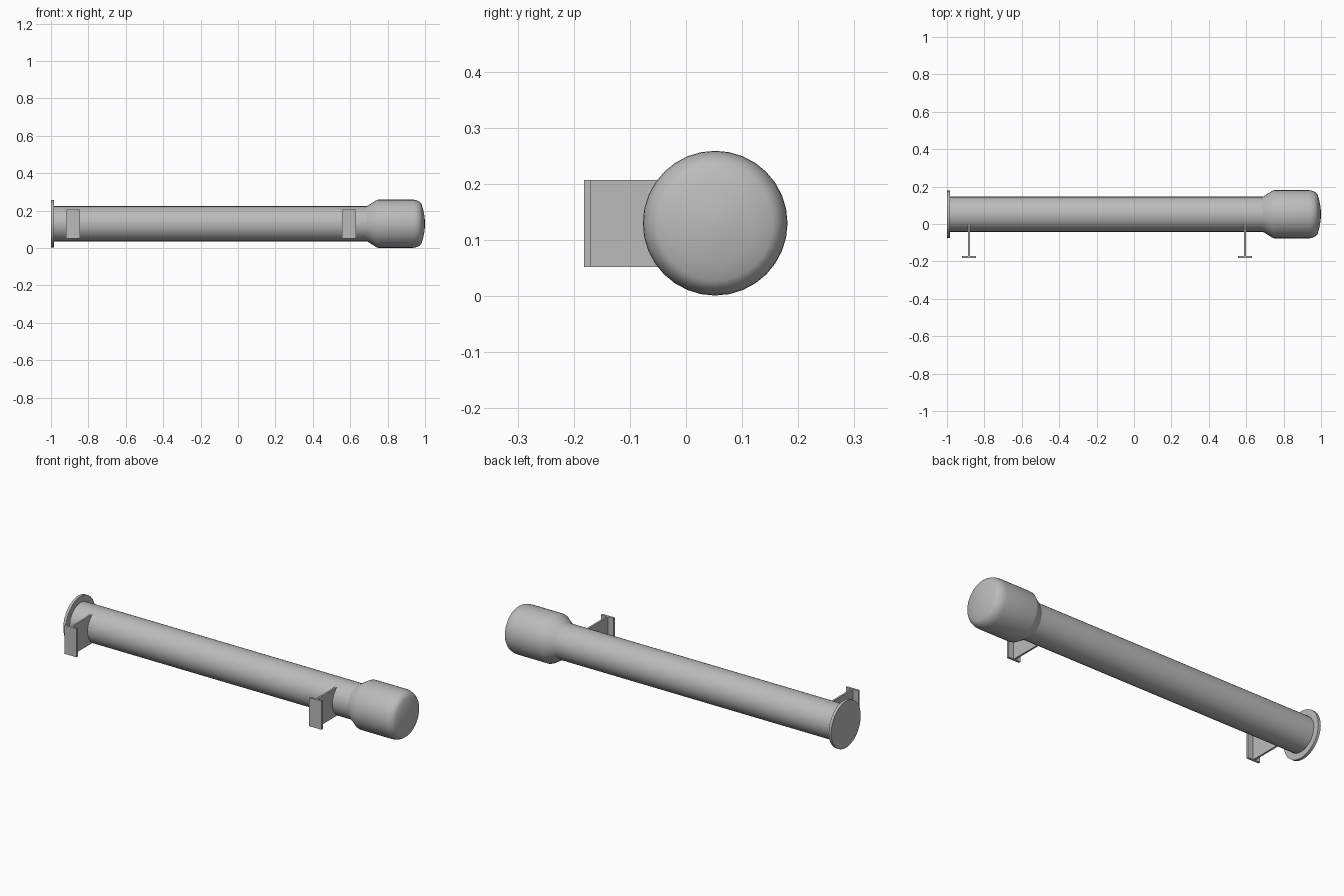
import bpy
import bmesh
from math import radians, pi, sin, cos
from mathutils import Matrix

cube = bpy.data.objects.get("Cube")
if cube:
    bpy.data.objects.remove(cube, do_unlink=True)

AXIS_Y, AXIS_Z = 0.052, 0.13
PIPE_R, CAP_R = 0.094, 0.129
SIDES = 32

steel = bpy.data.materials.new("light grey steel")
steel.use_nodes = True
colour = (0.5, 0.5, 0.5, 1)
steel.diffuse_color = colour
steel.node_tree.nodes["Principled BSDF"].inputs["Base Color"].default_value = colour


def finish(name, bm, smooth=False):
    bmesh.ops.recalc_face_normals(bm, faces=bm.faces)
    mesh = bpy.data.meshes.new(name)
    bm.to_mesh(mesh)
    bm.free()
    mesh.materials.append(steel)
    obj = bpy.data.objects.new(name, mesh)
    bpy.context.collection.objects.link(obj)
    if smooth:
        bpy.ops.object.select_all(action='DESELECT')
        obj.select_set(True)
        bpy.context.view_layer.objects.active = obj
        bpy.ops.object.shade_smooth_by_angle(angle=radians(35))
    return obj


def lathe(name, profile):
    """Revolve (x, radius) points about the pipe axis and close both ends."""
    bm = bmesh.new()
    rings = []
    for x, r in profile:
        rings.append([bm.verts.new((x, AXIS_Y + r * cos(2 * pi * i / SIDES),
                                    AXIS_Z + r * sin(2 * pi * i / SIDES)))
                      for i in range(SIDES)])
    for a, b in zip(rings, rings[1:]):
        for i in range(SIDES):
            j = (i + 1) % SIDES
            bm.faces.new((a[i], a[j], b[j], b[i]))
    bm.faces.new(rings[0])
    bm.faces.new(rings[-1])
    return finish(name, bm, smooth=True)


def box(name, low, high):
    bm = bmesh.new()
    size = [h - l for l, h in zip(low, high)]
    centre = [(h + l) / 2 for l, h in zip(low, high)]
    bmesh.ops.create_cube(bm, size=1, matrix=Matrix.Translation(centre)
                          @ Matrix.Diagonal((*size, 1)))
    return finish(name, bm)


# Main pipe and end flange
lathe("pipe", [(-0.99, PIPE_R), (0.70, PIPE_R)])
lathe("end_flange", [(-1.0, 0.127), (-0.985, 0.127)])

# Flared cap: cone, straight wall, rounded shoulder, shallow dished end
cap = [(0.69, PIPE_R), (0.742, CAP_R - 0.002), (0.752, CAP_R), (0.932, CAP_R)]
cap += [(0.932 + 0.052 * sin(a), CAP_R - 0.035 * (1 - cos(a)))
        for a in (radians(15 * k) for k in range(1, 6))]
cap += [(0.99, 0.075), (0.997, 0.04), (1.0, 0.008)]
lathe("flared_cap", cap)

# T-shaped wall brackets
for name, x in (("right", -0.882), ("left", 0.593)):
    box(name + "_bracket_plate", (x - 0.037, -0.182, 0.052), (x + 0.037, -0.17, 0.207))
    box(name + "_bracket_web", (x - 0.005, -0.17, 0.052), (x + 0.005, 0.0, 0.207))
